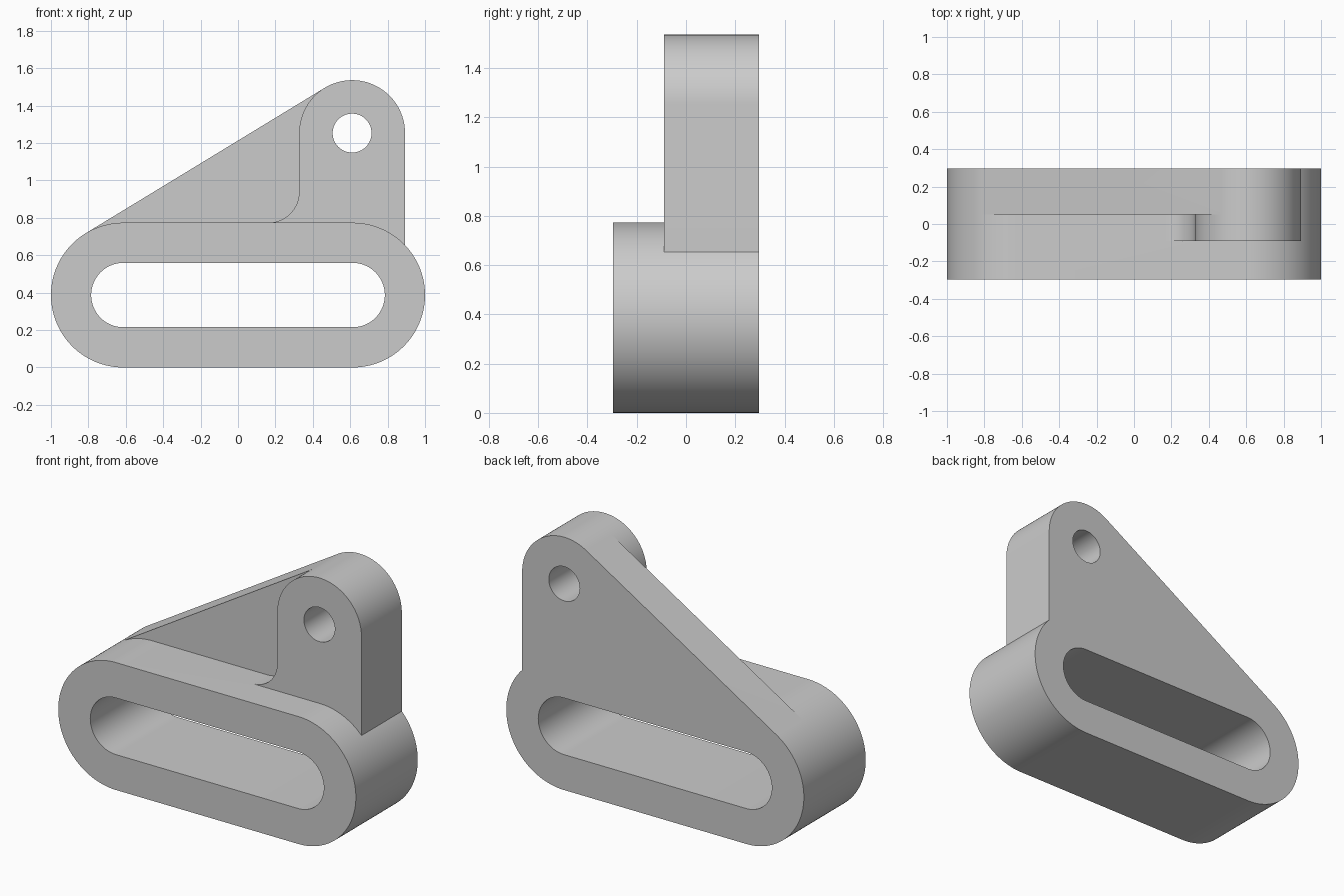
import bpy, bmesh
from math import sin, cos, pi, atan2, acos, hypot

if "Cube" in bpy.data.objects:
    bpy.data.objects.remove(bpy.data.objects["Cube"])

FRONT, LUG_FRONT, WEB_FRONT, BACK = -0.297, -0.09, 0.05, 0.297
CX, CZ, R_BODY, R_SLOT = 0.613, 0.387, 0.387, 0.172
LX, LZ, R_LUG, R_HOLE = 0.61, 1.253, 0.283, 0.104
R_FILLET = 0.165


def arc(cx, cz, r, a0, a1, n=40):
    """Points along an arc in the XZ plane."""
    return [(cx + r * cos(a0 + (a1 - a0) * i / n),
             cz + r * sin(a0 + (a1 - a0) * i / n)) for i in range(n + 1)]


def prism(name, pts, y0, y1):
    """Extrude a closed XZ profile from y0 to y1."""
    bm = bmesh.new()
    face = bm.faces.new([bm.verts.new((x, y0, z)) for x, z in pts])
    new = bmesh.ops.extrude_face_region(bm, geom=[face])["geom"]
    verts = [v for v in new if isinstance(v, bmesh.types.BMVert)]
    bmesh.ops.translate(bm, verts=verts, vec=(0, y1 - y0, 0))
    bmesh.ops.recalc_face_normals(bm, faces=bm.faces)
    mesh = bpy.data.meshes.new(name)
    bm.to_mesh(mesh)
    bm.free()
    obj = bpy.data.objects.new(name, mesh)
    bpy.context.collection.objects.link(obj)
    return obj


def combine(target, tool, operation):
    """Apply a boolean and discard the tool object."""
    tool.hide_render = True
    mod = target.modifiers.new(operation.title(), 'BOOLEAN')
    mod.operation, mod.object, mod.solver = operation, tool, 'EXACT'
    bpy.context.view_layer.objects.active = target
    bpy.ops.object.modifier_apply(modifier=mod.name)
    bpy.data.objects.remove(tool)


# Angle of the normal to the line tangent to the body end and the lug
dx, dz = LX + CX, LZ - CZ
tangent = atan2(dz, dx) + acos((R_BODY - R_LUG) / hypot(dx, dz))
touch_body = (-CX + R_BODY * cos(tangent), CZ + R_BODY * sin(tangent))
touch_lug = (LX + R_LUG * cos(tangent), LZ + R_LUG * sin(tangent))

# Rounded body, with a vertex exactly where the web touches it
bracket = prism("slotted_bracket",
                arc(CX, CZ, R_BODY, -pi / 2, pi / 2, 64)
                + arc(-CX, CZ, R_BODY, pi / 2, tangent, 12)
                + arc(-CX, CZ, R_BODY, tangent, 1.5 * pi, 52)[1:],
                FRONT, BACK)

# Upright lug with a fillet at its foot
left = LX - R_LUG
top = CZ + R_BODY
lug = prism("lug",
            arc(LX, LZ, R_LUG, 0, tangent, 44)
            + arc(LX, LZ, R_LUG, tangent, pi, 20)[1:]
            + arc(left - R_FILLET, top + R_FILLET, R_FILLET, 0, -pi / 2, 24)
            + [(left - R_FILLET, 0.5), (LX + R_LUG, 0.5)],
            LUG_FRONT, BACK)

# Sloping web behind the lug
web = prism("web", [touch_body, touch_lug, (LX, LZ), (LX, 0.65), (-CX, 0.65)],
            WEB_FRONT, BACK)

combine(bracket, lug, 'UNION')
combine(bracket, web, 'UNION')

# Through slot and lug hole
slot = prism("slot_cutter",
             arc(CX, CZ, R_SLOT, -pi / 2, pi / 2)
             + arc(-CX, CZ, R_SLOT, pi / 2, 1.5 * pi), -0.5, 0.5)
hole = prism("hole_cutter", arc(LX, LZ, R_HOLE, 0, 2 * pi, 64)[:-1], -0.5, 0.5)
combine(bracket, slot, 'DIFFERENCE')
combine(bracket, hole, 'DIFFERENCE')

# Smooth the round walls, keep the rims sharp
bpy.context.view_layer.objects.active = bracket
bracket.select_set(True)
bpy.ops.object.shade_smooth_by_angle(angle=pi / 6)
